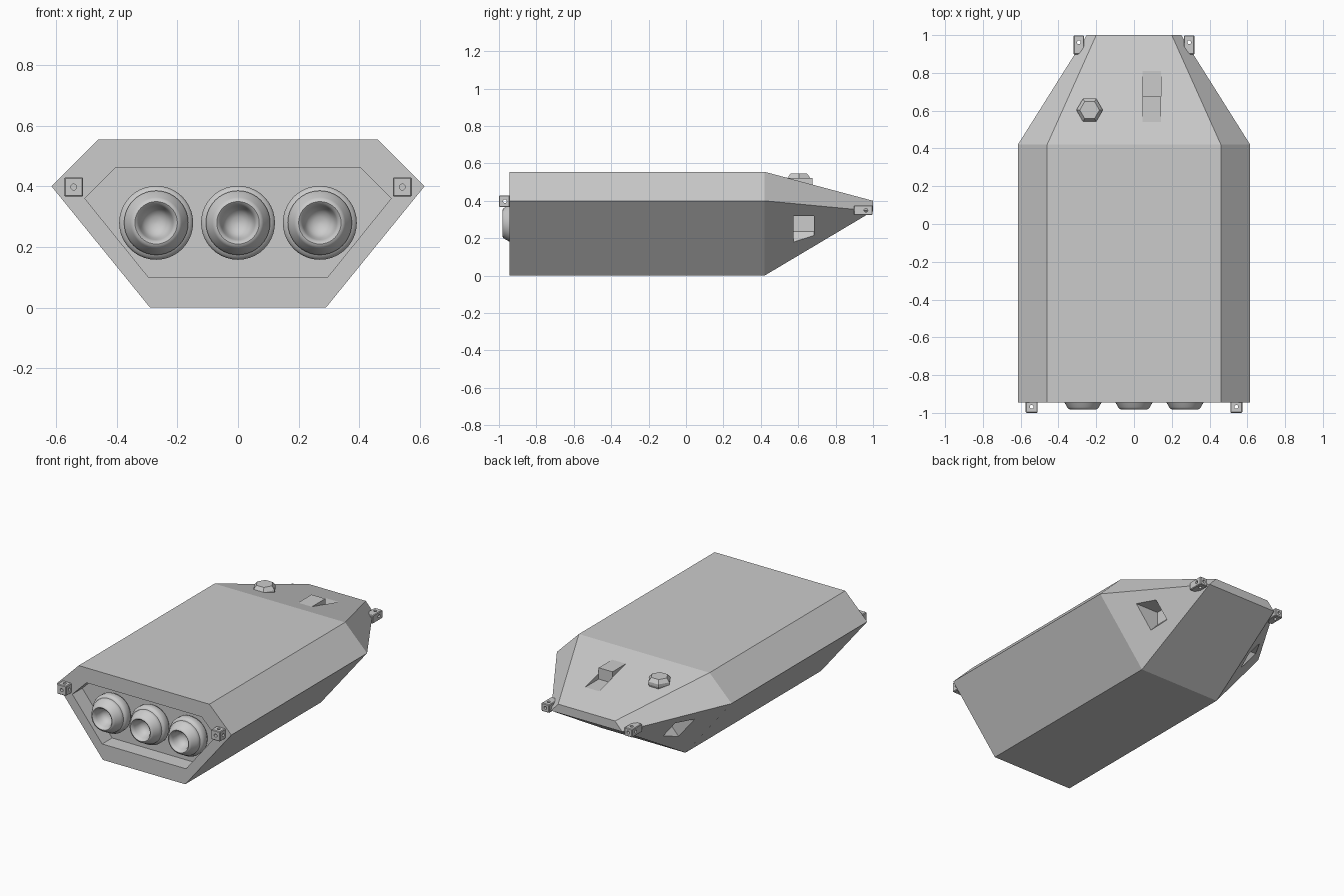
import bpy, bmesh, math
from mathutils import Matrix, Vector

if "Cube" in bpy.data.objects:
    bpy.data.objects.remove(bpy.data.objects["Cube"])


def finish(name, bm):
    bmesh.ops.remove_doubles(bm, verts=bm.verts, dist=1e-5)
    bmesh.ops.recalc_face_normals(bm, faces=bm.faces)
    me = bpy.data.meshes.new(name)
    bm.to_mesh(me)
    bm.free()
    ob = bpy.data.objects.new(name, me)
    bpy.context.collection.objects.link(ob)
    return ob


def loft(name, rings):
    """Skin between matching closed rings and cap both ends."""
    bm = bmesh.new()
    vs = [[bm.verts.new(p) for p in r] for r in rings]
    n = len(vs[0])
    for a, b in zip(vs, vs[1:]):
        for i in range(n):
            j = (i + 1) % n
            q = [a[i], a[j], b[j], b[i]]
            # skip sides that collapse to a point, giving triangles
            if (b[i].co - b[j].co).length < 1e-6:
                q = q[:3]
            bm.faces.new(q)
    bm.faces.new(vs[0])
    end = [v for i, v in enumerate(vs[-1]) if (v.co - vs[-1][i - 1].co).length > 1e-6]
    bm.faces.new(end)
    return finish(name, bm)


def cut(ob, cutter, self_cross=False):
    m = ob.modifiers.new("cut", "BOOLEAN")
    m.operation, m.solver, m.object = "DIFFERENCE", "EXACT", cutter
    m.use_self = self_cross
    cutter.hide_render = True
    cutter.hide_viewport = True
    cutter.display_type = "WIRE"


def hexa(y, low, mid, top):
    half = [low, mid, top]
    return [(x, y, z) for x, z in half] + [(-x, y, z) for x, z in reversed(half)]


# Hull with recessed engine bay at the front and tapered nose at the rear
bay = ((.295, .1), (.505, .36), (.405, .46))
section = ((.29, 0), (.615, .4), (.46, .555))
nose = ((.25, .345), (.25, .345), (.2, .4))
hull = loft("hull", [hexa(-.845, *bay), hexa(-.945, *bay), hexa(-.945, *section),
                     hexa(.42, *section), hexa(1, *nose)])

# Side vents cut into the lower nose faces
for s in (1, -1):
    prof = [(.3, .235), (.3, .32), (.6, .32), (.6, -.095)]
    cut(hull, loft("vent_cutter", [[(s * x, y, z) for x, z in prof] for y in (.575, .685)]))


# Deck scoop: raised level wedge followed by a sunken level step
def deck(y):
    return .555 - .155 * (y - .42) / .58


X0, X1, YM = .045, .142, .675
up = [(.54, deck(.54)), (YM, deck(.54)), (YM, deck(.81))]
down = [(.81, deck(.81)), (YM, deck(.81)), (YM, .60), (.81, .60)]
loft("scoop_wedge", [[(x, y, z) for y, z in up] for x in (X0, X1)])
cut(hull, loft("scoop_cutter", [[(x, y, z) for y, z in down] for x in (X0, X1)]))

# Hexagonal deck hatch
loft("deck_hatch", [[(-.235 + r * math.cos(k * math.pi / 3), .603 + r * math.sin(k * math.pi / 3), z)
                     for k in range(6)] for r, z in ((.06, .48), (.07, .505), (.07, .522), (.052, .545))])

# Engine nozzles, lathed around the y axis
nozzle = [(.09, -.84), (.112, -.852), (.122, -.87), (.122, -.9), (.117, -.912), (.106, -.918),
          (.106, -.928), (.102, -.938), (.095, -.95), (.084, -.97), (.078, -.978), (.07, -.981),
          (.062, -.975), (.056, -.96), (.05, -.935), (.038, -.915), (.02, -.905), (.004, -.902)]
for i in (-1, 0, 1):
    N = 40
    ob = loft("engine_nozzle", [[(i * .27 + r * math.cos(2 * math.pi * k / N), y,
                                  .28 + r * math.sin(2 * math.pi * k / N)) for k in range(N)]
                                for r, y in nozzle])
    bpy.ops.object.select_all(action="DESELECT")
    ob.select_set(True)
    bpy.context.view_layer.objects.active = ob
    bpy.ops.object.shade_smooth_by_angle(angle=math.radians(40))


# Corner lugs: small blocks drilled along all three axes
def lug(name, loc, size, hole_y):
    bm = bmesh.new()
    bmesh.ops.create_cube(bm, size=1, matrix=Matrix.Translation(loc) @ Matrix.Diagonal((*size, 1)))
    bmesh.ops.bevel(bm, geom=bm.edges[:], offset=.004, segments=1, affect="EDGES")
    block = finish(name, bm)
    bm = bmesh.new()
    at = Matrix.Translation(Vector((loc[0], hole_y, loc[2])))
    for axis in "XYZ":
        rot = Matrix.Rotation(math.pi / 2, 4, {"X": "Y", "Y": "X", "Z": "Z"}[axis])
        bmesh.ops.create_cone(bm, cap_ends=True, segments=12, radius1=.01, radius2=.01,
                              depth=.2, matrix=at @ rot)
    cut(block, finish("lug_hole_cutter", bm), True)


for s in (1, -1):
    lug("front_lug", (s * .542, -.971, .398), (.063, .058, .063), -.968)
    lug("rear_lug", (s * .292, .948, .35), (.056, .1, .052), .962)
